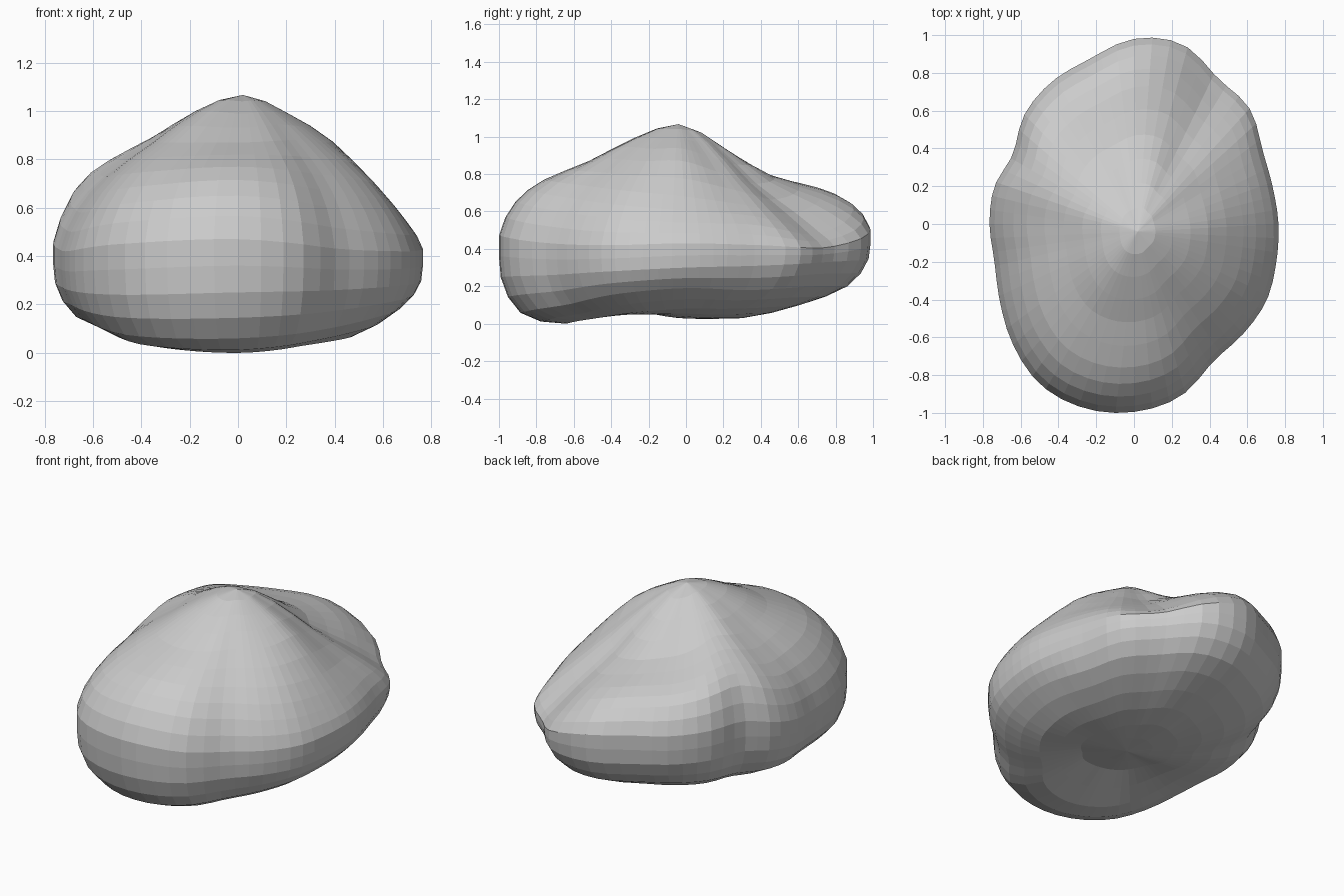
import bpy, bmesh
from math import sin, cos, pi

if "Cube" in bpy.data.objects:
    bpy.data.objects.remove(bpy.data.objects["Cube"])

SEGS, SUB = 64, 2

# plan outline: radius every 15 degrees, counter-clockwise from +x
OUTLINE = [.765, .76, .785, .865, .89, .985, .98, .905, .87, .82, .74, .765,
           .765, .765, .82, .905, .985, 1.01, .995, .945, .84, .82, .81, .78]

# share of the outline radius at each level, apex to underside
SHARE = [0, .25, .5, .75, .91, 1, .99, .88, .63, .33, 0]

# heights at those levels (poles excluded), one meridian every 30 degrees
HEIGHTS = [
    [.99, .87, .68, .54, .43, .30, .19, .08, .04],
    [.97, .81, .64, .53, .42, .31, .18, .08, .03],
    [.95, .75, .59, .48, .41, .33, .20, .09, .03],
    [.93, .785, .715, .64, .52, .35, .20, .10, .03],
    [.96, .83, .76, .69, .54, .36, .20, .09, .04],
    [1.0, .90, .82, .73, .54, .35, .18, .08, .04],
    [1.0, .87, .74, .62, .45, .29, .15, .08, .05],
    [1.0, .87, .73, .58, .42, .26, .13, .07, .08],
    [1.0, .87, .75, .62, .45, .24, .07, .02, .09],
    [.99, .87, .77, .65, .47, .25, .06, .00, .09],
    [1.0, .88, .74, .60, .43, .26, .10, .03, .07],
    [.99, .87, .71, .56, .42, .28, .16, .06, .05],
]
TOP, BOTTOM = 1.067, .03


def spline(a, b, c, d, t):
    return b + .5 * t * (c - a + t * (2*a - 5*b + 4*c - d + t * (3*(b - c) + d - a)))


def around(vals, u):
    """Periodic smooth lookup, u in 0..1."""
    n = len(vals)
    i = int(u * n)
    return spline(*(vals[(i + k) % n] for k in (-1, 0, 1, 2)), u * n - i)


def meridian(u):
    """Points from the apex down to the underside in one direction."""
    rad = around(OUTLINE, u)
    z = [TOP] + [around([h[k] for h in HEIGHTS], u) for k in range(9)] + [BOTTOM]
    r = [s * rad for s in SHARE]
    r = [-r[1]] + r + [-r[-2]]
    z = [z[1]] + z + [z[-2]]
    pts = []
    for i in range(1, len(r) - 2):
        for j in range(SUB):
            t = j / SUB
            rr, zz = spline(*r[i-1:i+3], t), spline(*z[i-1:i+3], t)
            off = max(0, 1 - rr / rad)      # apex leans slightly off centre
            pts.append((min(rr, rad) * cos(2*pi*u) + .02 * off,
                        min(rr, rad) * sin(2*pi*u) - .04 * off, max(0, zz)))
    return pts[1:]


# rock body: rings closed by a fan at each pole
bm = bmesh.new()
cols = [[bm.verts.new(p) for p in meridian(s / SEGS)] for s in range(SEGS)]
apex = bm.verts.new((.02, -.04, TOP))
base = bm.verts.new((.02, -.04, BOTTOM))
for s in range(SEGS):
    a, b = cols[s], cols[(s + 1) % SEGS]
    bm.faces.new((apex, a[0], b[0]))
    bm.faces.new((base, b[-1], a[-1]))
    for k in range(len(a) - 1):
        bm.faces.new((a[k], a[k+1], b[k+1], b[k]))
bmesh.ops.recalc_face_normals(bm, faces=bm.faces)
mesh = bpy.data.meshes.new("rock")
bm.to_mesh(mesh)
bm.free()
bpy.context.collection.objects.link(bpy.data.objects.new("rock", mesh))
